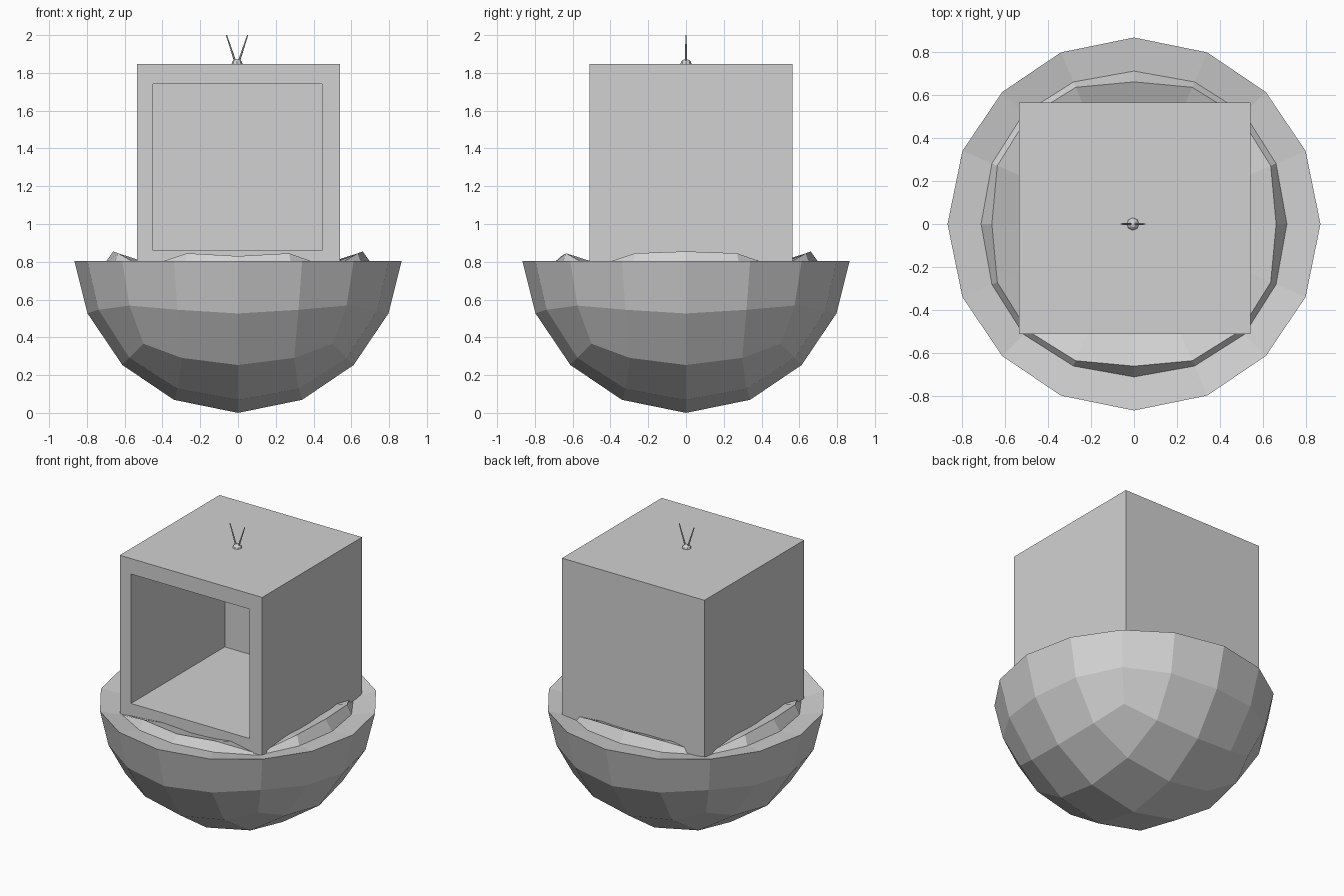
import bpy, bmesh, math
from mathutils import Vector

if "Cube" in bpy.data.objects:
    bpy.data.objects.remove(bpy.data.objects["Cube"], do_unlink=True)

grey = bpy.data.materials.new("light grey")
grey.use_nodes = True
GREY = (0.64, 0.64, 0.64, 1)
grey.diffuse_color = GREY
grey.node_tree.nodes["Principled BSDF"].inputs["Base Color"].default_value = GREY


def make_object(name, bm):
    bmesh.ops.recalc_face_normals(bm, faces=bm.faces)
    mesh = bpy.data.meshes.new(name)
    bm.to_mesh(mesh)
    bm.free()
    mesh.materials.append(grey)
    obj = bpy.data.objects.new(name, mesh)
    bpy.context.collection.objects.link(obj)
    return obj


# Bowl: lower half of a rounded cube sphere with a lowered rim
R, RIM_Z = 0.866, 0.803
bm = bmesh.new()
bmesh.ops.create_cube(bm, size=2)
bowl = make_object("bowl", bm)
subdivide = bowl.modifiers.new("subdivide", 'SUBSURF')
subdivide.levels = 2
bpy.context.view_layer.objects.active = bowl
bowl.select_set(True)
bpy.ops.object.modifier_apply(modifier="subdivide")

bm = bmesh.new()
bm.from_mesh(bowl.data)
for v in bm.verts:
    v.co = v.co.normalized() * R
bmesh.ops.delete(bm, geom=[v for v in bm.verts if v.co.z > 0.05], context='VERTS')
for v in bm.verts:
    v.co.z = RIM_Z if v.co.z > -0.05 else v.co.z + R

# Top of the bowl: shallow valley, raised ridge, sunken floor
# Each ring gives (radius, height) at side middle, in between, and corner
rings = [
    [(0.71, 0.785), (0.717, 0.78), (0.725, 0.765)],
    [(0.66, 0.855), (0.69, 0.845), (0.70, 0.765)],
    [(0.48, 0.77), (0.48, 0.765), (0.48, 0.75)],
]
edges = [e for e in bm.edges if e.is_boundary]
for number, ring in enumerate(rings):
    out = bmesh.ops.extrude_edge_only(bm, edges=edges)["geom"]
    edges = [g for g in out if isinstance(g, bmesh.types.BMEdge)]
    for v in [g for g in out if isinstance(g, bmesh.types.BMVert)]:
        angle = math.atan2(v.co.y, v.co.x)
        step = round(angle / (math.pi / 8)) % 4
        radius, z = ring[(0, 1, 2, 1)[step]]
        if number == 1 and abs(v.co.x) < 0.01 and v.co.y < 0:
            z = 0.83                      # dip in the front of the ridge
        v.co = Vector((radius * math.cos(angle), radius * math.sin(angle), z))
bmesh.ops.contextual_create(bm, geom=edges)
bmesh.ops.recalc_face_normals(bm, faces=bm.faces)
bm.to_mesh(bowl.data)
bm.free()

# Box: cube with a deep square opening in the front
lo, hi = Vector((-0.535, -0.51, 0.768)), Vector((0.54, 0.565, 1.848))
bm = bmesh.new()
bmesh.ops.create_cube(bm, size=1)
for v in bm.verts:
    v.co = Vector([hi[i] if v.co[i] > 0 else lo[i] for i in range(3)])
bm.normal_update()
front = min(bm.faces, key=lambda f: f.calc_center_median().y)
bmesh.ops.inset_individual(bm, faces=[front], thickness=0.05)
for v in front.verts:
    v.co.x = 0.445 if v.co.x > 0 else -0.45
    v.co.z = 1.742 if v.co.z > 1.3 else 0.86
back = bmesh.ops.extrude_discrete_faces(bm, faces=[front])["faces"][0]
rim = [e for e in bm.edges if e.is_boundary and e not in back.edges]
for v in back.verts:
    v.co.y += 1.01
bmesh.ops.bridge_loops(bm, edges=rim + list(back.edges))
make_object("box", bm)

# Antenna: small base ball and two thin tapered rods
AX = -0.005
bm = bmesh.new()
bmesh.ops.create_uvsphere(bm, u_segments=8, v_segments=6, radius=0.029)
for v in bm.verts:
    v.co = Vector((v.co.x + AX, v.co.y, v.co.z * 0.85 + 1.848))
make_object("antenna_base", bm)

for name, side in (("antenna_rod_left", 1), ("antenna_rod_right", -1)):
    start = Vector((AX + side * 0.008, 0, 1.855))
    end = Vector((AX + side * 0.056, 0, 2.0))
    bm = bmesh.new()
    bmesh.ops.create_cone(bm, cap_ends=True, segments=8, radius1=0.006,
                          radius2=0.003, depth=(end - start).length)
    rod = make_object(name, bm)
    rod.location = (start + end) / 2
    rod.rotation_euler = (end - start).to_track_quat('Z', 'Y').to_euler()
